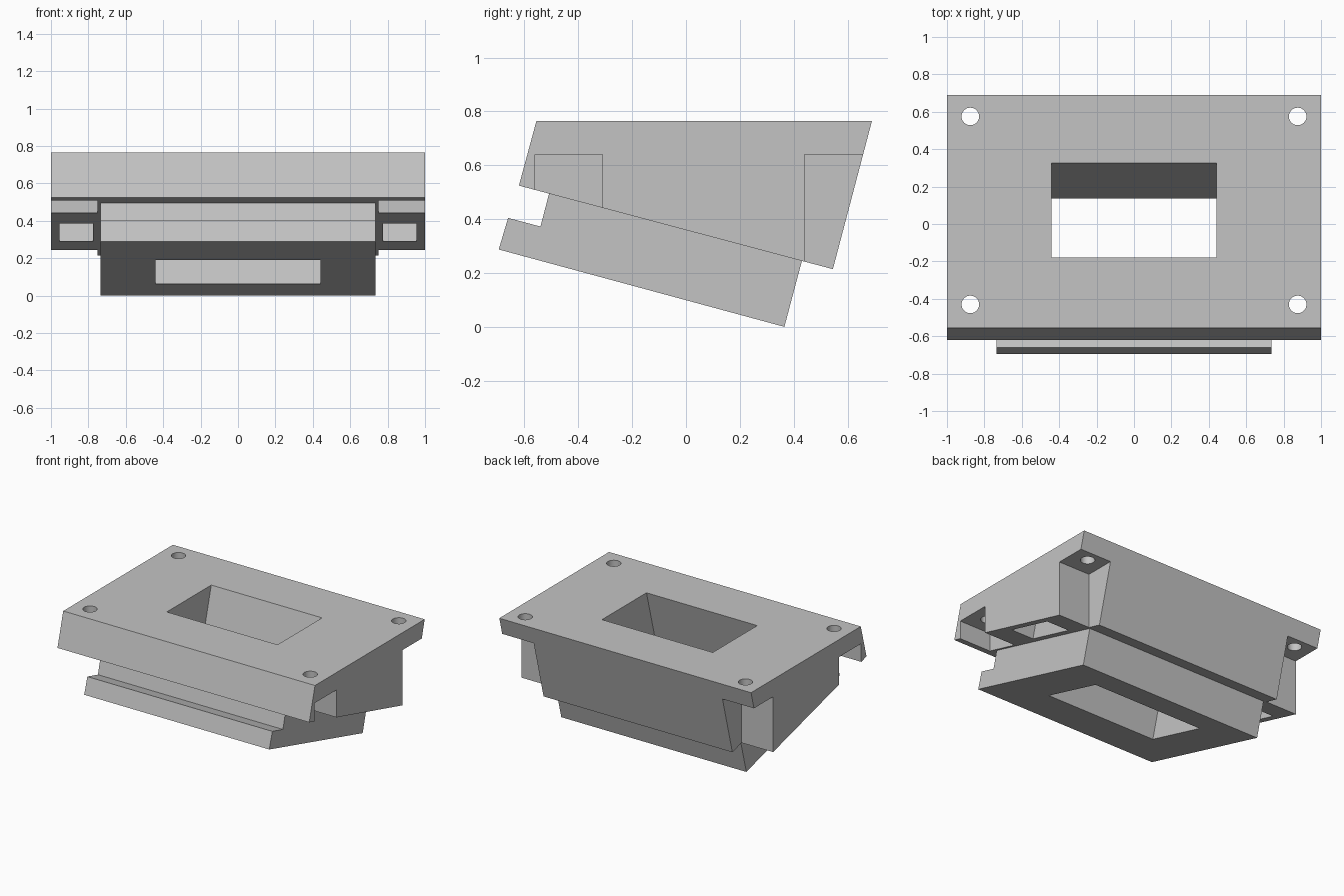
import bpy
import bmesh
from mathutils import Matrix

cube = bpy.data.objects.get("Cube")
if cube:
    bpy.data.objects.remove(cube, do_unlink=True)

grey = bpy.data.materials.new("plain_grey")
grey.use_nodes = True
colour = (0.55, 0.55, 0.55, 1)
grey.diffuse_color = colour
grey.node_tree.nodes["Principled BSDF"].inputs["Base Color"].default_value = colour


def add_object(name, bm):
    bmesh.ops.recalc_face_normals(bm, faces=bm.faces)
    mesh = bpy.data.meshes.new(name)
    bm.to_mesh(mesh)
    bm.free()
    mesh.materials.append(grey)
    obj = bpy.data.objects.new(name, mesh)
    bpy.context.collection.objects.link(obj)
    return obj


def prism(name, profile, x0, x1):
    """Extrude a side profile of (y, z) points from x0 to x1."""
    bm = bmesh.new()
    face = bm.faces.new([bm.verts.new((x0, y, z)) for y, z in profile])
    moved = bmesh.ops.extrude_face_region(bm, geom=[face])["geom"]
    verts = [v for v in moved if isinstance(v, bmesh.types.BMVert)]
    bmesh.ops.translate(bm, verts=verts, vec=(x1 - x0, 0, 0))
    return add_object(name, bm)


def cylinder(name, x, y, z, radius, depth):
    bm = bmesh.new()
    bmesh.ops.create_cone(bm, cap_ends=True, segments=32, radius1=radius,
                          radius2=radius, depth=depth,
                          matrix=Matrix.Translation((x, y, z)))
    return add_object(name, bm)


def combine(target, other, operation):
    """Apply a boolean and discard the helper."""
    mod = target.modifiers.new("join", 'BOOLEAN')
    mod.operation = operation
    mod.solver = 'EXACT'
    mod.object = other
    graph = bpy.context.evaluated_depsgraph_get()
    mesh = bpy.data.meshes.new_from_object(target.evaluated_get(graph))
    target.modifiers.clear()
    target.data = mesh
    bpy.data.objects.remove(other, do_unlink=True)


# Wedge with a level top and a sloping underside
body = prism("angled_mount_body",
             [(-0.555, 0.765), (0.69, 0.765), (0.545, 0.215), (-0.62, 0.525)], -1, 1)

# Narrower foot with a notch along its front
foot = prism("foot", [(-0.695, 0.288), (0.365, 0.001), (0.43, 0.245), (0.441, 0.286),
                      (-0.497, 0.538), (-0.54, 0.373), (-0.66, 0.405)], -0.735, 0.735)
combine(body, foot, 'UNION')

# Tilted rectangular window through both blocks
TILT = 0.268


def tilted(y, z, z_ref):
    return (y + (z - z_ref) * TILT, z)


window = prism("window_cutter", [tilted(-0.18, 0.9, 0.765), tilted(0.325, 0.9, 0.765),
                                 tilted(0.325, -0.1, 0.765), tilted(-0.18, -0.1, 0.765)],
               -0.44, 0.44)
combine(body, window, 'DIFFERENCE')

for side in (-1, 1):
    # Corner pockets under the top plate, with a screw hole in each
    for y0, y1, hole_y in ((-0.56, -0.31, -0.43), (0.44, 0.9, 0.575)):
        pocket = prism("pocket_cutter", [(y0, 0.64), (y1, 0.64), (y1, 0.1), (y0, 0.1)],
                       side * 0.75, side * 1.2)
        combine(body, pocket, 'DIFFERENCE')
        hole = cylinder("hole_cutter", side * 0.875, hole_y, 0.7, 0.047, 0.4)
        combine(body, hole, 'DIFFERENCE')

    # Blind slots in the underside between the pockets
    slot = prism("slot_cutter", [tilted(-0.095, 0.6, 0.385), tilted(0.263, 0.6, 0.29),
                                 tilted(0.263, 0.1, 0.29), tilted(-0.095, 0.1, 0.385)],
                 side * 0.775, side * 0.955)
    combine(body, slot, 'DIFFERENCE')

# Crisp edges, smooth hole walls
bpy.ops.object.select_all(action='DESELECT')
body.select_set(True)
bpy.context.view_layer.objects.active = body
bpy.ops.object.shade_smooth_by_angle(angle=0.2)
